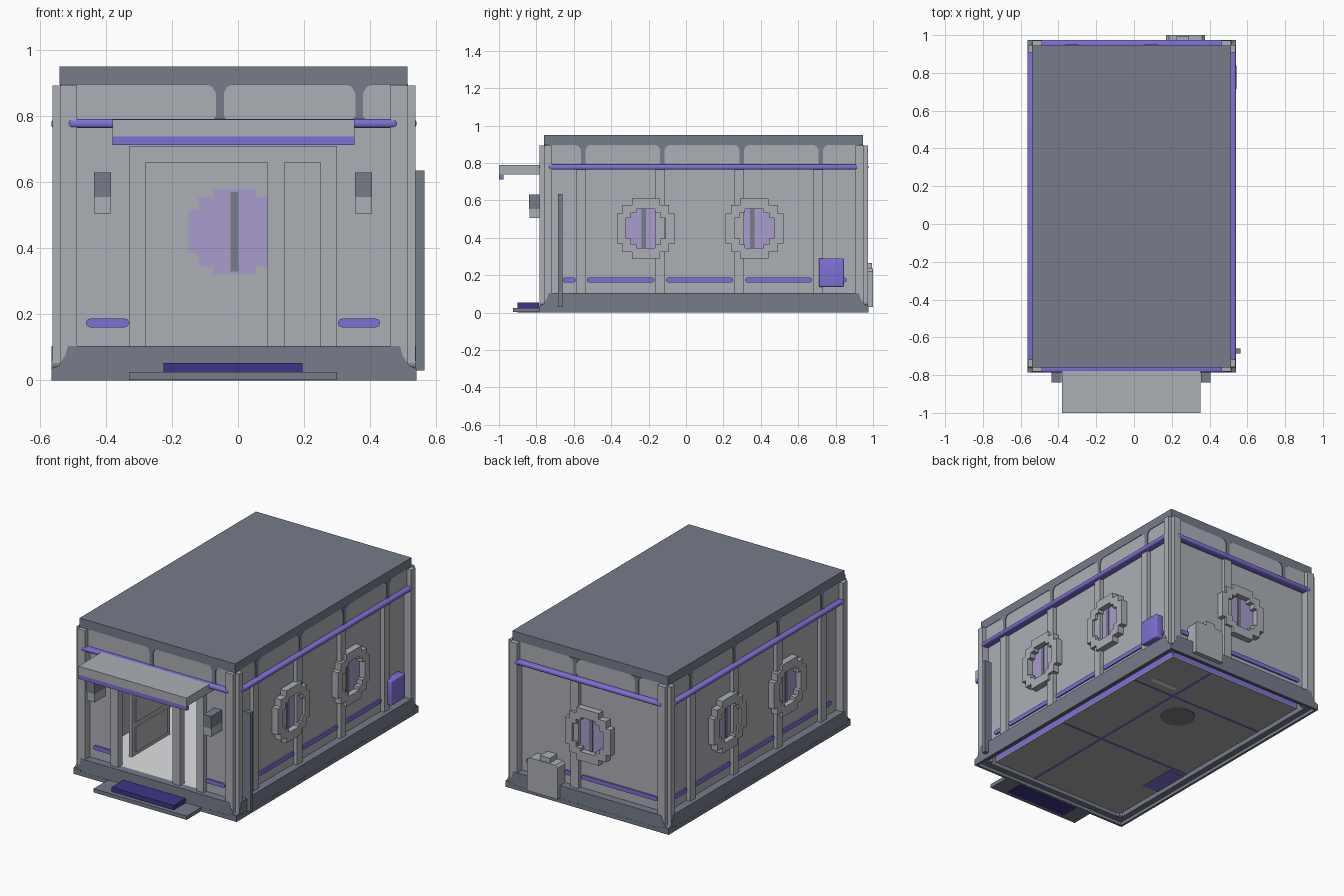
import bpy, bmesh, math

cube = bpy.data.objects.get("Cube")
if cube:
    bpy.data.objects.remove(cube, do_unlink=True)


def material(name, hexcode):
    rgb = [int(hexcode[i:i + 2], 16) / 255 for i in (0, 2, 4)]
    col = [c / 12.92 if c < 0.04 else ((c + 0.055) / 1.055) ** 2.4 for c in rgb] + [1]
    m = bpy.data.materials.new(name)
    m.use_nodes = True
    m.diffuse_color = col
    m.node_tree.nodes["Principled BSDF"].inputs["Base Color"].default_value = col
    return m


GREY = material("wall_grey", "abafb5")
SLATE = material("slate", "767c8a")
PURPLE = material("purple", "7f70d6")
GLASS = material("lilac_glass", "a99ccd")
INDIGO = material("dark_indigo", "3e3487")
FLOOR = material("pale_floor", "dfe1e3")
UNDER = material("underside_grey", "aaaaaa")
DISC = material("hatch_grey", "7c7e82")


def finish(name, bm, mat):
    bmesh.ops.recalc_face_normals(bm, faces=bm.faces)
    me = bpy.data.meshes.new(name)
    bm.to_mesh(me)
    bm.free()
    me.materials.append(mat)
    ob = bpy.data.objects.new(name, me)
    bpy.context.scene.collection.objects.link(ob)
    return ob


def box(name, mat, x, y, z, soft=0):
    bm = bmesh.new()
    bmesh.ops.create_cube(bm, size=1)
    for v in bm.verts:
        v.co = [(r[0] + r[1]) / 2 + c * (r[1] - r[0]) for r, c in zip((x, y, z), v.co)]
    ob = finish(name, bm, mat)
    if soft:
        bev = ob.modifiers.new("soft_edges", "BEVEL")
        bev.width = soft
        bev.segments = 4
        for p in ob.data.polygons:
            p.use_smooth = True
    return ob


# Each wall maps (along, outward, up) to model space
WALLS = {
    "right": lambda u, d, v: (0.49 + d, u, v),
    "left": lambda u, d, v: (-0.515 - d, u, v),
    "back": lambda u, d, v: (u, 0.925 + d, v),
    "front": lambda u, d, v: (u, -0.735 - d, v),
}
SIDES, ENDS = (-0.735, 0.925), (-0.515, 0.49)


def wall_box(side, name, mat, u, d, v, soft=0):
    a, b = WALLS[side](u[0], d[0], v[0]), WALLS[side](u[1], d[1], v[1])
    return box(side + "_" + name, mat, *[sorted(p) for p in zip(a, b)], soft)


def prism(side, name, mat, outer, d, inner=None):
    """Extrude an outline from the wall, with an optional matching hole."""
    bm = bmesh.new()
    put = lambda pts, dd: [bm.verts.new(WALLS[side](u, dd, v)) for u, v in pts]
    loops = [put(outer, d[0]), put(outer, d[1])]
    if inner:
        loops += [put(inner, d[1]), put(inner, d[0])]
    else:
        for lp in loops:
            bm.faces.new(lp)
    n = len(outer)
    for k in range(len(loops) if inner else 1):
        a, b = loops[k], loops[(k + 1) % len(loops)]
        for i in range(n):
            j = (i + 1) % n
            bm.faces.new((a[i], a[j], b[j], b[i]))
    return finish(side + "_" + name, bm, mat)


def stepped(cu, cv, steps):
    """Stepped round outline from (half width, half height) pairs."""
    q = [steps[0]]
    for (w0, h0), (w1, h1) in zip(steps, steps[1:]):
        q += [(w1, h0), (w1, h1)]
    r = q[::-1]
    pts = q + [(-a, b) for a, b in r] + [(-a, -b) for a, b in q] + [(a, -b) for a, b in r]
    return [(cu + a, cv + b) for a, b in pts]


FRAME_OUT = [(0.155, 0.08), (0.125, 0.125), (0.075, 0.16)]
FRAME_IN = [(0.105, 0.055), (0.08, 0.085), (0.05, 0.105)]
PANE = [(0.14, 0.065), (0.11, 0.105), (0.065, 0.13)]


def window(side, u):
    prism(side, "window_frame", GREY, stepped(u, 0.45, FRAME_OUT), (-0.005, 0.04), stepped(u, 0.45, FRAME_IN))
    prism(side, "window_glass", GLASS, stepped(u, 0.45, PANE), (-0.024, 0.005))
    b = u - 0.012 if side != "back" else u
    wall_box(side, "window_bar", SLATE, (b - 0.012, b + 0.012), (-0.027, 0.008), (0.33, 0.57))


def bracket(side, u):
    half = [(0.036, 0.895), (0.022, 0.888), (0.012, 0.87), (0.012, 0.8), (0.022, 0.786)]
    pts = [(u - w, z) for w, z in half] + [(u + w, z) for w, z in half[::-1]]
    prism(side, "upper_bracket", SLATE, pts, (0.018, 0.024))


def light_strip(side, u0, u1):
    """Thin strip with round ends."""
    r, pts = 0.013, []
    for c, start in ((u1 - r, -90), (u0 + r, 90)):
        for k in range(7):
            t = math.radians(start + 30 * k)
            pts.append((c + r * math.cos(t), 0.174 + r * math.sin(t)))
    prism(side, "lower_trim", PURPLE, pts, (0, 0.009))


def dress(side, span, posts, brackets, strips):
    """Parts shared by all four walls."""
    wall_box(side, "upper_panel", GREY, span, (0, 0.02), (0.78, 0.895))
    wall_box(side, "upper_trim", PURPLE, (span[0], span[1] - 0.007), (0, 0.05), (0.764, 0.791), 0.011)
    for u in posts:
        wall_box(side, "post", GREY, (u - 0.026, u + 0.026), (0, 0.025), (0.1, 0.77))
    for u in brackets:
        bracket(side, u)
    for u0, u1 in strips:
        light_strip(side, u0, u1)
    # Upright skirt plate with curved-down ends
    lo, hi = span[0] - 0.05, span[1] + 0.05
    end = [(0, 0.02), (0, 0.036), (0.022, 0.045), (0.042, 0.075), (0.05, 0.105)]
    pts = [(lo + a, z) for a, z in end] + [(hi - a, z) for a, z in end[::-1]]
    prism(side, "skirt_plate", SLATE, pts, (0.0, 0.049))
    wall_box(side, "skirt_foot", SLATE, (lo, hi), (0.036, 0.05), (0, 0.025))


# Side walls
for side in ("right", "left"):
    wall_box(side, "wall", GREY, SIDES, (-0.02, 0), (0.09, 0.895))
    dress(side, SIDES, (-0.56, -0.137, 0.284, 0.706), (-0.55, -0.126, 0.298, 0.72),
          ((-0.66, -0.59), (-0.53, -0.168), (-0.106, 0.253), (0.315, 0.675), (0.737, 0.86)))
    for u in (-0.215, 0.365):
        window(side, u)

# Back wall
wall_box("back", "wall", GREY, ENDS, (-0.02, 0), (0.09, 0.895))
dress("back", ENDS, (0.09,), (0.09, -0.33), ((-0.46, 0.055), (0.125, 0.43)))
window("back", -0.01)

# Front wall around the doorway
for u, v in [((-0.515, -0.33), (0.09, 0.895)), ((0.3, 0.49), (0.09, 0.895)), ((-0.33, 0.3), (0.7, 0.895))]:
    wall_box("front", "wall", GREY, u, (-0.02, 0), v)
dress("front", ENDS, (), (-0.055, 0.367), ((-0.46, -0.33), (0.302, 0.43)))
for u in ((-0.33, -0.28), (0.09, 0.14), (0.25, 0.3)):
    wall_box("front", "door_post", GREY, u, (-0.02, 0.025), (0.1, 0.71))
wall_box("front", "door_header", GREY, (-0.33, 0.3), (-0.02, 0.024), (0.66, 0.71))

# Door leaf standing open inside, with raised panels
box("door_leaf", GREY, (-0.31, -0.292), (-0.61, -0.24), (0.107, 0.66))
for z in (0.13, 0.31, 0.49):
    box("door_leaf_panel", GREY, (-0.292, -0.284), (-0.58, -0.27), (z, z + 0.15))

# Floor, chassis and underside details
box("floor", FLOOR, (-0.515, 0.49), (-0.735, 0.925), (0.09, 0.105))
box("chassis", PURPLE, (-0.478, 0.453), (-0.698, 0.888), (0.02, 0.09))
box("chassis_panel", UNDER, (-0.478, 0.453), (-0.698, 0.888), (0.014, 0.02))
box("chassis_spine", PURPLE, (0.155, 0.167), (-0.698, 0.888), (0.011, 0.014))
for y in (-0.1, 0.54):
    box("chassis_seam", PURPLE, (-0.478, 0.453), (y - 0.006, y + 0.006), (0.011, 0.014))
box("chassis_vent", FLOOR, (0.2, 0.38), (0.6, 0.63), (0.011, 0.014))
box("chassis_notch", PURPLE, (-0.478, -0.37), (-0.36, -0.12), (0.011, 0.014))
bm = bmesh.new()
bmesh.ops.create_cone(bm, cap_ends=True, segments=24, radius1=0.1, radius2=0.1, depth=0.006)
bmesh.ops.translate(bm, verts=bm.verts, vec=(-0.01, 0.38, 0.013))
finish("chassis_hatch", bm, DISC)

# Roof
box("roof", SLATE, (-0.54, 0.513), (-0.76, 0.945), (0.895, 0.95))

# Corner posts, notched along the outer edge
for sx in (-1, 1):
    for sy in (-1, 1):
        X = lambda a, b: sorted((-0.0125 + sx * (0.5525 - a), -0.0125 + sx * (0.5525 - b)))
        Y = lambda a, b: sorted((0.095 + sy * (0.88 - a), 0.095 + sy * (0.88 - b)))
        box("corner_post_end", GREY, X(0.027, 0.078), Y(0.003, 0.068), (0.022, 0.894))
        box("corner_post_side", GREY, X(0.003, 0.078), Y(0.027, 0.068), (0.022, 0.893))

# Awning, step and mat
box("awning", GREY, (-0.38, 0.352), (-1, -0.735), (0.738, 0.79))
box("awning_lip", PURPLE, (-0.38, 0.352), (-1, -0.975), (0.712, 0.738))
box("entrance_step", SLATE, (-0.33, 0.3), (-0.925, -0.77), (0.002, 0.025))
box("door_mat", INDIGO, (-0.225, 0.195), (-0.9, -0.787), (0, 0.053))

# Wall lamps
for x in (-0.41, 0.38):
    box("lamp_cap", SLATE, (x - 0.026, x + 0.026), (-0.84, -0.735), (0.555, 0.63))
    box("lamp_body", GREY, (x - 0.026, x + 0.026), (-0.838, -0.735), (0.505, 0.555))

# Side fittings: upright rail and purple cabinet
box("side_rail", SLATE, (0.515, 0.565), (-0.685, -0.66), (0.03, 0.635))
box("side_cabinet", PURPLE, (0.49, 0.542), (0.71, 0.845), (0.137, 0.29), 0.008)

# Rear utility box with chamfered shoulders
prism("back", "utility_box", GREY,
      [(0.17, 0.03), (0.375, 0.03), (0.375, 0.22), (0.36, 0.235), (0.185, 0.235), (0.17, 0.22)], (0, 0.075))
wall_box("back", "utility_box_cap", GREY, (0.225, 0.29), (0, 0.07), (0.235, 0.265))
